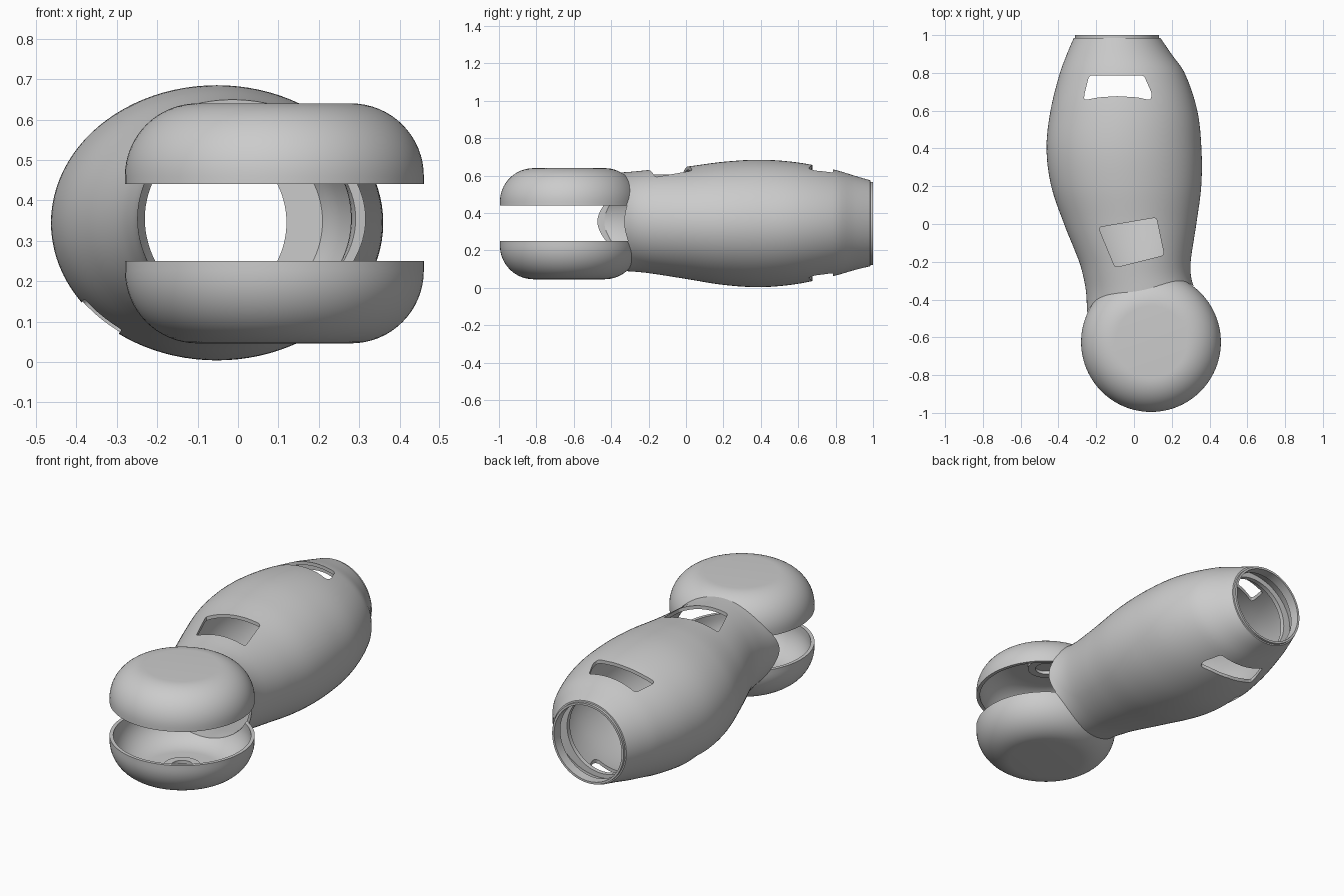
import bpy, bmesh, math
from mathutils import Matrix, Vector

if "Cube" in bpy.data.objects:
    bpy.data.objects.remove(bpy.data.objects["Cube"])

SEG = 96
WALL = 0.019
PIVOT = (0.09, -0.625)          # elbow axis
END = (-0.09, 0.345)            # wrist opening centre (x, z)

# Forearm stations: y, left x, right x, bottom z, top z
ST = [(-0.53, -0.25, 0.335, 0.10, 0.61), (-0.42, -0.25, 0.335, 0.095, 0.613),
      (-0.35, -0.255, 0.322, 0.091, 0.617), (-0.28, -0.268, 0.302, 0.087, 0.622),
      (-0.2, -0.29, 0.30, 0.079, 0.63), (0.0, -0.37, 0.33, 0.048, 0.648),
      (0.2, -0.438, 0.356, 0.016, 0.674), (0.4, -0.463, 0.357, 0.004, 0.685),
      (0.6, -0.442, 0.335, 0.022, 0.67), (0.8, -0.392, 0.268, 0.066, 0.63),
      (0.9, -0.355, 0.198, 0.095, 0.60), (0.985, -0.319, 0.14, 0.116, 0.575)]


def section(y):
    """Smooth (cubic) interpolation of the stations."""
    i = max(k for k in range(len(ST) - 1) if ST[k][0] <= y + 1e-9)
    a, b = ST[i], ST[i + 1]
    p, n = ST[max(i - 1, 0)], ST[min(i + 2, len(ST) - 1)]
    h = b[0] - a[0]
    t = (y - a[0]) / h
    out = []
    for k in range(1, 5):
        ma = (b[k] - p[k]) / (b[0] - p[0]) * h
        mb = (n[k] - a[k]) / (n[0] - a[0]) * h
        out.append((2*t**3 - 3*t**2 + 1) * a[k] + (t**3 - 2*t**2 + t) * ma
                   + (3*t**2 - 2*t**3) * b[k] + (t**3 - t**2) * mb)
    return out


def angles():
    return [2 * math.pi * k / SEG for k in range(SEG)]


def ring_y(y, cx, cz, rx, rz):
    return [(cx + rx * math.cos(a), y, cz + rz * math.sin(a)) for a in angles()]


def ring_z(z, r):
    return [(PIVOT[0] + r * math.cos(a), PIVOT[1] + r * math.sin(a), z) for a in angles()]


def arm_rings(y0, y1, inset=0.0, n=60):
    rings = []
    for k in range(n + 1):
        y = y0 + (y1 - y0) * k / n
        l, r, b, t = section(y)
        rings.append(ring_y(y, (l + r) / 2, (b + t) / 2, (r - l) / 2 - inset, (t - b) / 2 - inset))
    return rings


def puck_rings(inset=0.0):
    flat, rad, n = 0.19, 0.18, 16
    top, low = 0.64 - rad, 0.046 + rad
    arc = [math.pi / 2 * k / n for k in range(n + 1)]
    r = rad - inset
    pts = [(low - r * math.cos(a), flat + r * math.sin(a)) for a in arc]
    pts += [(top + r * math.sin(a), flat + r * math.cos(a)) for a in arc]
    return [ring_z(z, q) for z, q in pts]


def skin(name, rings, closed=False):
    """Solid through a list of rings; capped, or closed into a tube."""
    bm = bmesh.new()
    vs = [[bm.verts.new(p) for p in r] for r in rings]
    pairs = list(zip(vs, vs[1:])) + ([(vs[-1], vs[0])] if closed else [])
    for a, b in pairs:
        n = len(a)
        for k in range(n):
            bm.faces.new((a[k], a[(k + 1) % n], b[(k + 1) % n], b[k]))
    if not closed:
        bm.faces.new(vs[0])
        bm.faces.new(vs[-1])
    bmesh.ops.recalc_face_normals(bm, faces=bm.faces)
    me = bpy.data.meshes.new(name)
    bm.to_mesh(me)
    bm.free()
    ob = bpy.data.objects.new(name, me)
    bpy.context.collection.objects.link(ob)
    return ob


def rounded(poly, r=0.018, n=4):
    """Round the corners of a 2D outline."""
    out = []
    for i, p in enumerate(poly):
        p = Vector(p)
        a, b = Vector(poly[i - 1]) - p, Vector(poly[(i + 1) % len(poly)]) - p
        s = p + a.normalized() * min(r, a.length * 0.4)
        e = p + b.normalized() * min(r, b.length * 0.4)
        for k in range(n + 1):
            t = k / n
            out.append(s * (1 - t)**2 + p * 2 * t * (1 - t) + e * t * t)
    return out


def window(name, poly, z0, z1, matrix=Matrix()):
    pts = rounded(poly)
    return skin(name, [[matrix @ Vector((p.x, p.y, z)) for p in pts] for z in (z0, z1)])


def boolean(ob, cutter, op='DIFFERENCE'):
    cutter.hide_render = True
    m = ob.modifiers.new(op, 'BOOLEAN')
    m.operation, m.object, m.solver = op, cutter, 'EXACT'
    bpy.context.view_layer.objects.active = ob
    bpy.ops.object.modifier_apply(modifier=m.name)
    bpy.data.objects.remove(cutter, do_unlink=True)


def smooth(ob):
    bpy.ops.object.select_all(action='DESELECT')
    ob.select_set(True)
    bpy.context.view_layer.objects.active = ob
    bpy.ops.object.shade_smooth_by_angle(angle=math.radians(30))


# Outer form: forearm with wrist collar, joined to the elbow puck
collar = [ring_y(y, *END, 0.222, 0.222) for y in (0.986, 1.0)]
shell = skin("forearm_shell", arm_rings(-0.53, 0.985) + collar)
boolean(shell, skin("elbow_outer", puck_rings()), 'UNION')

# Hollow interior: elbow, main chamber, groove behind the lip, wrist bore
boolean(shell, skin("elbow_inner", puck_rings(WALL)))
boolean(shell, skin("chamber", arm_rings(-0.52, 0.86, WALL)))
boolean(shell, skin("groove", arm_rings(0.885, 0.945, WALL, 4)))
boolean(shell, skin("bore", [ring_y(y, *END, 0.21, 0.21) for y in (0.8, 1.1)]))

# Elbow slot
boolean(shell, skin("slot", [ring_z(z, 0.372) for z in (0.25, 0.44)]))

# Wrist windows, top and bottom
wrist = [(-0.237, 0.787), (0.052, 0.787), (0.095, 0.69), (0.088, 0.655), (0.02, 0.67),
         (-0.09, 0.677), (-0.19, 0.67), (-0.265, 0.655), (-0.262, 0.69)]
boolean(shell, window("wrist_window", wrist, -0.2, 0.9))

# Skewed window near the elbow, top only
skew = [(-0.188, -0.018), (0.118, 0.034), (0.16, -0.165), (-0.1, -0.23)]
boolean(shell, window("elbow_window", skew, 0.45, 0.9))

# Window on the lower left flank
tilt = Matrix.Translation((-0.34, 0.37, 0.11)) @ Matrix.Rotation(math.atan2(-0.62, -0.78), 4, 'Y')
flank = [(-0.06, -0.13), (0.06, -0.11), (0.06, 0.11), (-0.06, 0.13)]
boolean(shell, window("flank_window", flank, -0.12, 0.12, tilt))
smooth(shell)

# Pivot bosses on the inner faces of the elbow
for name, z0, z1 in (("lower_boss", 0.06, 0.082), ("upper_boss", 0.626, 0.604)):
    smooth(skin(name, [ring_z(z0, 0.095), ring_z(z1, 0.095), ring_z(z1, 0.055), ring_z(z0, 0.055)], True))
